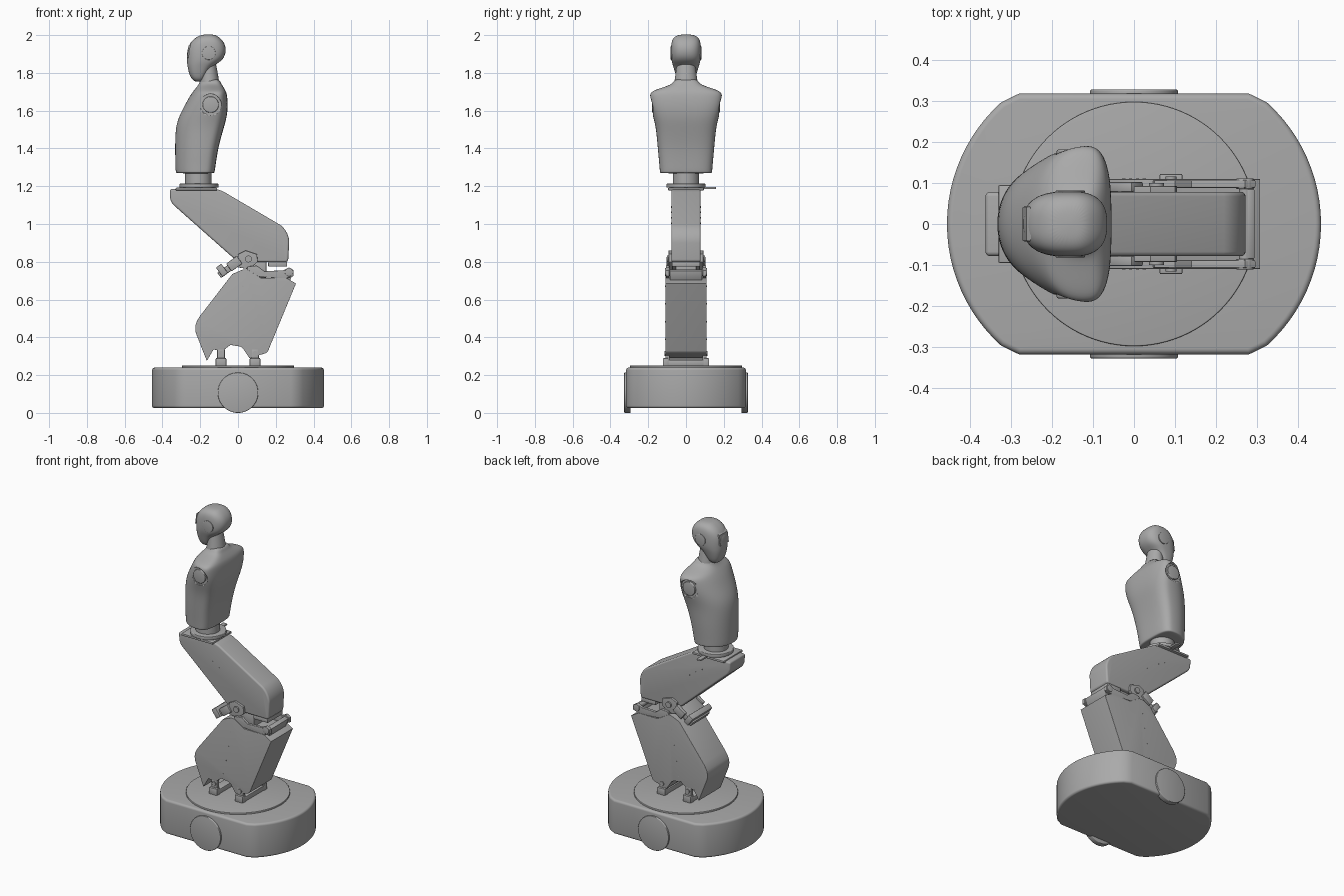
import bpy, bmesh, math
from mathutils import Matrix, Vector

cube = bpy.data.objects.get("Cube")
if cube:
    bpy.data.objects.remove(cube, do_unlink=True)

grey = bpy.data.materials.new("plain_grey")
grey.use_nodes = True
GREY = (0.4, 0.4, 0.4, 1)
grey.diffuse_color = GREY
grey.node_tree.nodes["Principled BSDF"].inputs["Base Color"].default_value = GREY


def finish(name, bm, angle=35):
    bmesh.ops.recalc_face_normals(bm, faces=bm.faces)
    mesh = bpy.data.meshes.new(name)
    bm.to_mesh(mesh)
    bm.free()
    mesh.materials.append(grey)
    ob = bpy.data.objects.new(name, mesh)
    bpy.context.collection.objects.link(ob)
    bpy.ops.object.select_all(action='DESELECT')
    ob.select_set(True)
    bpy.context.view_layer.objects.active = ob
    bpy.ops.object.shade_smooth_by_angle(angle=math.radians(angle))
    return ob


def prism(name, pts, lo, hi, axis='Y', corners=None, rim=0.0):
    """Extrude an outline; corners maps point index to a rounding radius."""
    bm = bmesh.new()
    place = (lambda a, b: (a, lo, b)) if axis == 'Y' else (lambda a, b: (a, b, lo))
    vs = [bm.verts.new(place(a, b)) for a, b in pts]
    bm.faces.new(vs)
    for i, r in (corners or {}).items():
        bmesh.ops.bevel(bm, geom=[vs[i]], offset=r, segments=8, profile=0.5, affect='VERTICES')
    side = Vector((0, hi - lo, 0)) if axis == 'Y' else Vector((0, 0, hi - lo))
    out = bmesh.ops.extrude_face_region(bm, geom=bm.faces[:])
    bmesh.ops.translate(bm, vec=side, verts=[g for g in out["geom"] if isinstance(g, bmesh.types.BMVert)])
    if rim:
        d = side.normalized()
        bmesh.ops.recalc_face_normals(bm, faces=bm.faces)
        caps = [f for f in bm.faces if abs(f.normal.dot(d)) > 0.9]
        bmesh.ops.bevel(bm, geom=list({e for f in caps for e in f.edges}), offset=rim,
                        segments=5, profile=0.5, affect='EDGES', clamp_overlap=True)
    return finish(name, bm)


def box(name, at, size, tilt=0, bevel=0.004):
    bm = bmesh.new()
    bmesh.ops.create_cube(bm, size=1)
    bmesh.ops.scale(bm, vec=size, verts=bm.verts)
    bmesh.ops.bevel(bm, geom=bm.edges[:], offset=bevel, segments=2, profile=0.5, affect='EDGES')
    bm.transform(Matrix.Translation(at) @ Matrix.Rotation(math.radians(-tilt), 4, 'Y'))
    return finish(name, bm)


def cyl(name, at, r, depth, axis='Y', r2=None, rim=0.0, segs=48):
    bm = bmesh.new()
    bmesh.ops.create_cone(bm, cap_ends=True, segments=segs, radius1=r,
                          radius2=r if r2 is None else r2, depth=depth)
    if rim:
        edges = [e for e in bm.edges if abs(e.verts[0].co.z - e.verts[1].co.z) < 1e-5]
        bmesh.ops.bevel(bm, geom=edges, offset=rim, segments=3, profile=0.5, affect='EDGES')
    turn = Matrix.Rotation(math.pi / 2, 4, 'X') if axis == 'Y' else Matrix()
    bm.transform(Matrix.Translation(at) @ turn)
    return finish(name, bm)


def loft(name, rings, front_pow, back_pow, widest, segs=32):
    """Skin rings of (z, front x, back x, half width)."""
    bm = bmesh.new()
    loops = []
    for z, xf, xb, w in rings:
        xc = xf + (xb - xf) * widest
        loop = []
        for i in range(segs):
            a = 2 * math.pi * i / segs
            c, s = math.cos(a), math.sin(a)
            p = 2 / (back_pow if c > 0 else front_pow)
            reach = xb - xc if c > 0 else xc - xf
            loop.append(bm.verts.new((xc + math.copysign(abs(c) ** p, c) * reach,
                                      math.copysign(abs(s) ** p, s) * w, z)))
        loops.append(loop)
    for low, high in zip(loops, loops[1:]):
        for i in range(segs):
            j = (i + 1) % segs
            bm.faces.new((low[i], low[j], high[j], high[i]))
    bm.faces.new(loops[0])
    bm.faces.new(loops[-1])
    ob = finish(name, bm, 180)
    sub = ob.modifiers.new("smooth", 'SUBSURF')
    sub.levels = sub.render_levels = 2
    return ob


# Mobile base with bowed ends, side wheel covers and turntable
bow = [(0.057 + 0.398 * math.cos(math.radians(a)), 0.398 * math.sin(math.radians(a)))
       for a in range(-48, 49, 4)]
end = [(0.28, -0.317)] + bow + [(0.28, 0.317)]
prism("base_body", end + [(-x, -y) for x, y in end], 0.025, 0.24, 'Z', rim=0.014)
for s, side in ((-1, "right"), (1, "left")):
    cyl(f"{side}_wheel_cover", (0, s * 0.31, 0.107), 0.107, 0.034, rim=0.004, segs=64)
cyl("turntable", (0, 0, 0.242), 0.297, 0.016, 'Z', rim=0.003, segs=96)

# Ankle mounts
for x, end_name in ((-0.09, "front"), (0.09, "rear")):
    box(f"{end_name}_ankle_bar", (x, 0, 0.265), (0.055, 0.19, 0.03))
    for s, side in ((-1, "right"), (1, "left")):
        box(f"{end_name}_{side}_ankle_foot", (x, s * 0.107, 0.268), (0.056, 0.03, 0.044))
        box(f"{end_name}_{side}_ankle_lug", (x, s * 0.098, 0.305), (0.04, 0.022, 0.07))
        cyl(f"{end_name}_{side}_ankle_pin", (x, s * 0.104, 0.315), 0.013, 0.022, segs=20)

# Lower leg shell
shin = [(-0.165, 0.275), (-0.232, 0.445), (-0.215, 0.495), (-0.03, 0.735), (0.04, 0.765),
        (0.12, 0.715), (0.255, 0.715), (0.307, 0.685), (0.155, 0.318), (0.06, 0.29),
        (0.02, 0.35), (-0.04, 0.36), (-0.08, 0.33), (-0.13, 0.335)]
prism("lower_leg", shin, -0.109, 0.109, corners={1: 0.03, 2: 0.03, 4: 0.02, 8: 0.012, 10: 0.015}, rim=0.012)

# Upper leg shell
thigh = [(-0.362, 1.185), (-0.358, 1.115), (0.0, 0.798), (0.265, 0.798),
         (0.275, 0.965), (-0.1, 1.185)]
prism("upper_leg", thigh, -0.078, 0.078, corners={0: 0.012, 1: 0.025, 2: 0.04, 3: 0.015, 4: 0.065, 5: 0.03}, rim=0.022)

# Knee linkage
box("knee_actuator", (-0.035, 0, 0.775), (0.16, 0.17, 0.035), 36)
box("knee_actuator_cap", (-0.085, 0, 0.755), (0.035, 0.2, 0.06), 36)
box("knee_bridge", (0.21, 0, 0.788), (0.1, 0.15, 0.026))
box("knee_rear_plate", (0.275, 0, 0.728), (0.02, 0.17, 0.06), -20)
cyl("knee_rear_axle", (0.27, 0, 0.745), 0.014, 0.2, segs=24)
box("knee_core", (0.1, 0, 0.76), (0.1, 0.11, 0.09))
lug = [(0.0, 0.77), (0.0, 0.84), (0.04, 0.86), (0.1, 0.84), (0.105, 0.8), (0.06, 0.76)]
link = [(0.04, 0.725), (0.05, 0.775), (0.1, 0.78), (0.14, 0.75), (0.24, 0.755),
        (0.27, 0.77), (0.295, 0.755), (0.295, 0.725), (0.25, 0.71)]
for s, side in ((-1, "right"), (1, "left")):
    prism(f"{side}_knee_lug", lug, s * 0.07, s * 0.092, rim=0.003)
    prism(f"{side}_knee_link", link, s * 0.088, s * 0.107, rim=0.003)
    cyl(f"{side}_knee_pin", (0.055, s * 0.09, 0.815), 0.018, 0.02, segs=24)
    cyl(f"{side}_knee_rear_boss", (0.27, s * 0.098, 0.745), 0.022, 0.026, segs=24, rim=0.003)
    box(f"{side}_actuator_clamp", (-0.02, s * 0.09, 0.79), (0.07, 0.025, 0.05), 36)
    # Rows of small screws on the leg shells
    for i in range(4):
        t = i / 3
        cyl(f"{side}_upper_screw", (-0.165 + 0.13 * t, s * 0.078, 1.09 - 0.085 * t), 0.004, 0.003, segs=8)
        cyl(f"{side}_lower_screw", (0.025 - 0.05 * t, s * 0.109, 0.67 - 0.28 * t), 0.004, 0.003, segs=8)

# Waist joint
box("waist_plate", (-0.22, 0, 1.185), (0.22, 0.19, 0.014))
cyl("waist_ring", (-0.207, 0, 1.203), 0.103, 0.022, 'Z', rim=0.004)
cyl("waist_column", (-0.21, 0, 1.245), 0.07, 0.08, 'Z')
box("waist_sensor_tab", (-0.2, 0.125, 1.19), (0.03, 0.07, 0.012))

# Torso
torso = loft("torso", [
    (1.268, -0.325, -0.13, 0.134), (1.272, -0.33, -0.124, 0.139), (1.3, -0.332, -0.12, 0.14),
    (1.4, -0.334, -0.106, 0.15), (1.5, -0.332, -0.078, 0.158), (1.56, -0.318, -0.06, 0.172),
    (1.62, -0.287, -0.053, 0.188), (1.67, -0.26, -0.056, 0.192), (1.695, -0.243, -0.061, 0.19),
    (1.71, -0.232, -0.068, 0.165), (1.73, -0.215, -0.08, 0.1), (1.745, -0.205, -0.09, 0.068),
    (1.77, -0.2, -0.1, 0.06)], 2.1, 3.2, 0.66)

# Shoulder sockets
for s, side in ((-1, "right"), (1, "left")):
    cutter = cyl(f"{side}_socket_cutter", (-0.145, s * 0.21, 1.632), 0.056, 0.08)
    cutter.hide_render = True
    cutter.hide_viewport = True
    cut = torso.modifiers.new(f"{side}_socket", 'BOOLEAN')
    cut.object = cutter
    cut.operation = 'DIFFERENCE'
    cyl(f"{side}_shoulder_hub", (-0.145, s * 0.168, 1.632), 0.043, 0.026, rim=0.004)

# Neck
loft("neck", [(1.7, -0.205, -0.09, 0.07), (1.74, -0.205, -0.098, 0.064), (1.79, -0.2, -0.105, 0.056),
              (1.84, -0.195, -0.115, 0.05), (1.87, -0.19, -0.12, 0.045)], 2, 2, 0.5)

# Head
loft("head", [
    (1.753, -0.226, -0.195, 0.025), (1.765, -0.243, -0.18, 0.044), (1.79, -0.258, -0.165, 0.055),
    (1.835, -0.268, -0.135, 0.068), (1.86, -0.27, -0.09, 0.076), (1.89, -0.271, -0.068, 0.08),
    (1.93, -0.268, -0.062, 0.08), (1.965, -0.25, -0.075, 0.077), (1.99, -0.22, -0.1, 0.065),
    (2.004, -0.19, -0.125, 0.035)], 2.6, 2.6, 0.55)
brow = [(-0.271, 1.88), (-0.262, 1.945), (-0.25, 1.955), (-0.255, 1.88)]
prism("forehead_visor", brow, -0.042, 0.042, rim=0.003)
for s, side in ((-1, "right"), (1, "left")):
    cyl(f"{side}_ear_cover", (-0.155, s * 0.077, 1.905), 0.036, 0.008, rim=0.002)
